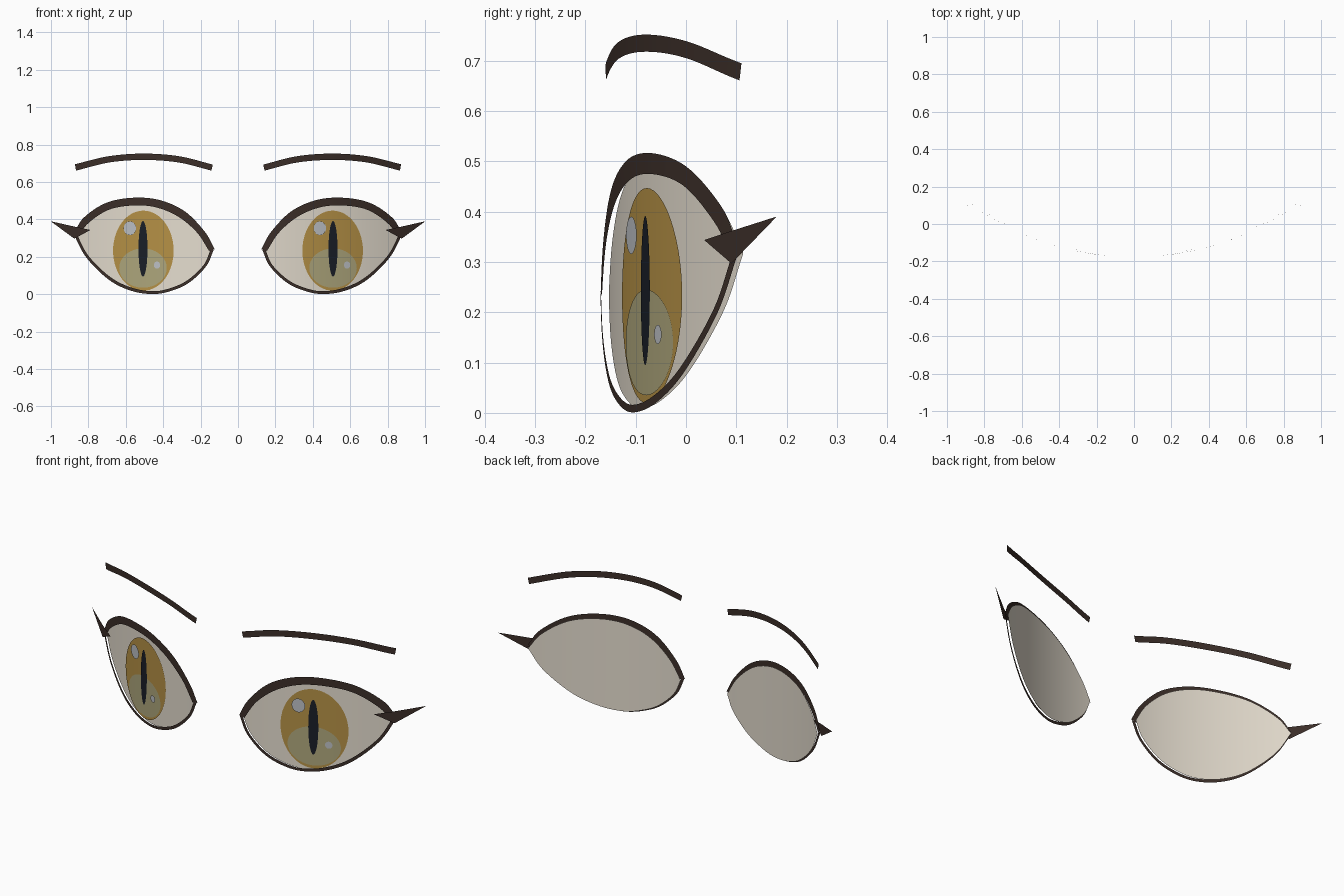
import bpy, math

if "Cube" in bpy.data.objects:
    bpy.data.objects.remove(bpy.data.objects["Cube"])


def material(name, rgb):
    m = bpy.data.materials.new(name)
    m.diffuse_color = (*rgb, 1)
    m.use_nodes = True
    m.node_tree.nodes["Principled BSDF"].inputs["Base Color"].default_value = m.diffuse_color
    return m


CREAM = material("cream", (0.78, 0.72, 0.62))
AMBER = material("amber", (0.46, 0.28, 0.06))
DARK = material("dark_brown", (0.045, 0.028, 0.022))
BLACK = material("near_black", (0.010, 0.013, 0.020))
OLIVE = material("pale_olive", (0.42, 0.38, 0.20))
GLINT = material("glint_grey", (0.50, 0.52, 0.55))


def face_y(x):
    """Depth of the curved face surface that all parts lie on."""
    t = (x - 0.5) / 0.367
    return -0.08 + 0.1335 * t + 0.0535 * t * t


def smooth(pts, n=48):
    """Resample a Catmull-Rom curve through (x, z) points."""
    p = [tuple(2 * a - b for a, b in zip(pts[0], pts[1]))] + pts
    p.append(tuple(2 * a - b for a, b in zip(pts[-1], pts[-2])))
    out = []
    for i in range(n + 1):
        u = i / n * (len(pts) - 1)
        k = min(int(u), len(pts) - 2)
        t = u - k
        a, b, c, d = p[k:k + 4]
        out.append(tuple(0.5 * (2 * b[j] + (c[j] - a[j]) * t
                   + (2 * a[j] - 5 * b[j] + 4 * c[j] - d[j]) * t ** 2
                   + (3 * b[j] - a[j] - 3 * c[j] + d[j]) * t ** 3) for j in (0, 1)))
    return out


def z_at(curve, x):
    for (x0, z0), (x1, z1) in zip(curve, curve[1:]):
        if x0 <= x <= x1:
            return z0 + (z1 - z0) * (x - x0) / max(x1 - x0, 1e-9)
    return curve[0][1] if x < curve[0][0] else curve[-1][1]


def ribbon(name, upper, lower, offset, mat, side):
    """Sheet between two (x, z) rails, laid on the face surface."""
    verts = []
    for pair in zip(upper, lower):
        verts += [(side * x, face_y(x) + offset, z) for x, z in pair]
    faces = [(2 * i, 2 * i + 1, 2 * i + 3, 2 * i + 2) for i in range(len(upper) - 1)]
    if side < 0:
        faces = [f[::-1] for f in faces]
    me = bpy.data.meshes.new(name)
    me.from_pydata(verts, [], faces)
    me.validate()
    me.polygons.foreach_set("use_smooth", [True] * len(me.polygons))
    me.materials.append(mat)
    ob = bpy.data.objects.new(name + ("_right" if side > 0 else "_left"), me)
    bpy.context.collection.objects.link(ob)


def ellipse(name, cx, cz, rx, rz, offset, mat, side, n=28):
    ang = [math.pi * (1 - i / n) for i in range(n + 1)]
    up = [(cx + rx * math.cos(a), cz + rz * max(math.sin(a), 1e-4)) for a in ang]
    low = [(x, 2 * cz - z) for x, z in up]
    ribbon(name, up, low, offset, mat, side)


# Lid outlines
upper_out = smooth([(.125, .24), (.176, .332), (.283, .442), (.417, .503),
                    (.561, .516), (.706, .488), (.824, .41), (.875, .33)])
upper_in = smooth([(.155, .232), (.222, .333), (.325, .418), (.445, .466),
                   (.570, .474), (.695, .450), (.80, .38), (.855, .31)])
lower_out = smooth([(.13, .237), (.17, .15), (.257, .065), (.35, .02), (.45, .001),
                    (.57, .018), (.69, .077), (.81, .195), (.878, .32)])
lower_in = smooth([(.147, .237), (.184, .156), (.267, .077), (.355, .035), (.45, .016),
                   (.565, .034), (.68, .09), (.797, .202), (.862, .32)])

# Eye white outline, between the lid edges
mid = lambda a, b: [((p[0] + q[0]) / 2, (p[1] + q[1]) / 2) for p, q in zip(a, b)]
white_top, white_low = mid(upper_out, upper_in), mid(lower_out, lower_in)
xs = [.1415 + (.867 - .1415) * (1 - math.cos(math.pi * i / 48)) / 2 for i in range(49)]

# Brow rails
brow_top = smooth([(.135, .693), (.31, .737), (.50, .752), (.69, .738), (.872, .695)], 32)
brow_low = smooth([(.142, .661), (.315, .704), (.50, .718), (.685, .705), (.866, .661)], 32)

for s in (1, -1):
    ribbon("eye_white", [(x, z_at(white_top, x)) for x in xs],
           [(x, z_at(white_low, x)) for x in xs], 0.006, CREAM, s)
    ribbon("upper_lash", upper_out, upper_in, -0.009, DARK, s)
    ribbon("lower_lash", lower_in, lower_out, -0.010, DARK, s)
    ribbon("brow", brow_top, brow_low, 0, DARK, s)
    # Pointed lash wing at the outer corner
    ribbon("lash_wing", [(.79, .344), (.872, .361), (1.0, .39)],
           [(.79, .343), (.875, .297), (1.0, .389)], -0.022, DARK, s)
    # Iris layers
    ellipse("iris", .506, .233, .162, .214, 0, AMBER, s)
    ellipse("iris_glow", .508, .140, .127, .105, -0.002, OLIVE, s)
    ellipse("pupil", .508, .243, .024, .148, -0.004, BLACK, s)
    # Glints sit on the same side of both eyes
    ellipse("large_glint", .508 - s * .070, .353, .033, .037, -0.008, GLINT, s)
    ellipse("small_glint", .508 + s * .075, .156, .017, .019, -0.009, GLINT, s)
